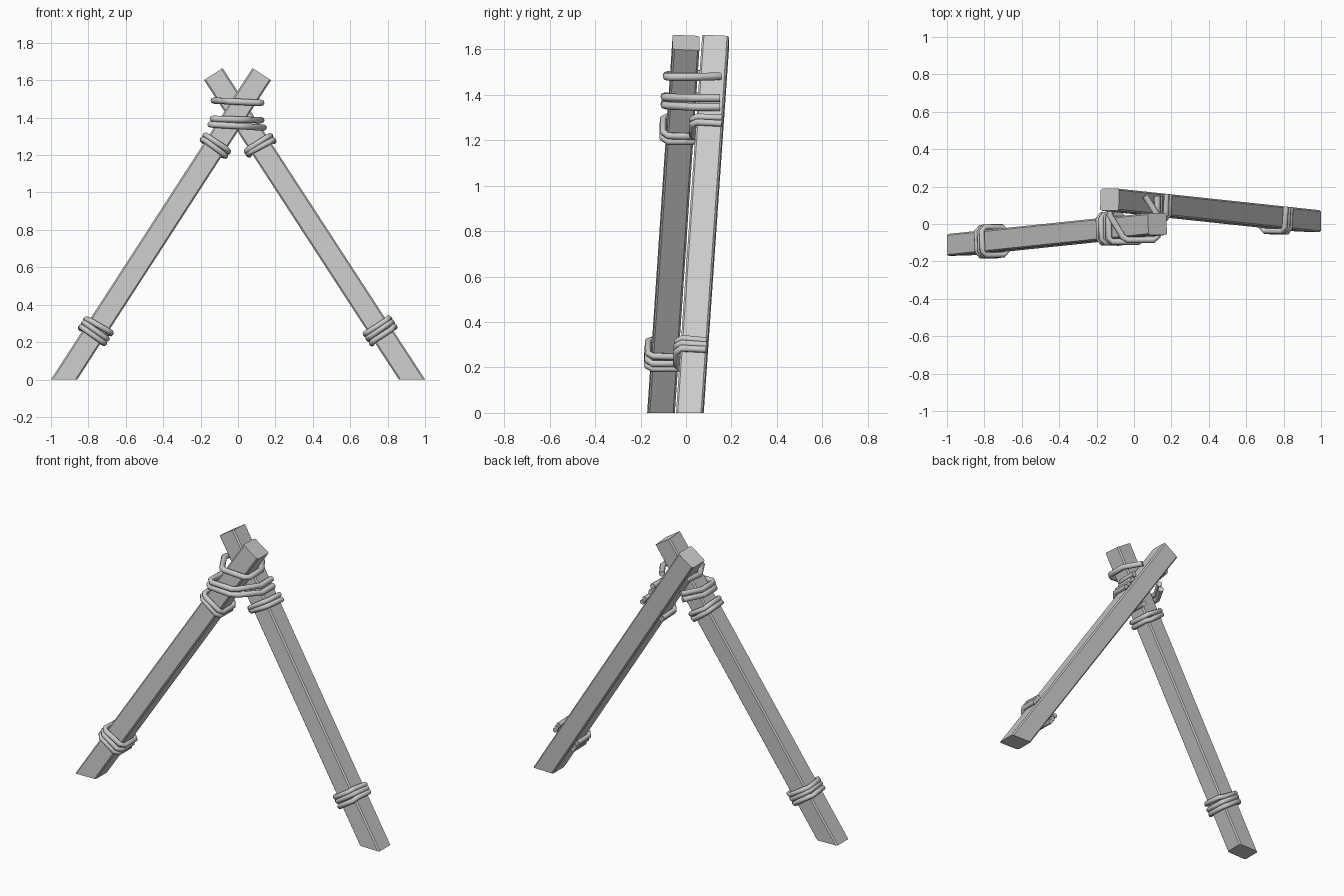
import bpy, bmesh, math, random
from mathutils import Vector

if "Cube" in bpy.data.objects:
    bpy.data.objects.remove(bpy.data.objects["Cube"])

random.seed(4)


def flat_material(name, value):
    m = bpy.data.materials.new(name)
    m.diffuse_color = (value, value, value, 1)
    m.use_nodes = True
    m.node_tree.nodes["Principled BSDF"].inputs["Base Color"].default_value = m.diffuse_color
    return m


WOOD = flat_material("grey_wood", 0.6)
ROPE = flat_material("grey_rope", 0.6)
HALF = 0.059   # half thickness of a beam


def finish(bm, name, mat):
    bmesh.ops.recalc_face_normals(bm, faces=bm.faces[:])
    me = bpy.data.meshes.new(name)
    bm.to_mesh(me)
    bm.free()
    me.materials.append(mat)
    ob = bpy.data.objects.new(name, me)
    bpy.context.collection.objects.link(ob)
    return ob


def frame(foot, top):
    """Beam axis, sideways (+x) and backward (+y) directions."""
    d = (top - foot).normalized()
    v = Vector((0, 1, 0)).cross(d).normalized()
    return d, v, d.cross(v)


def beam(name, foot, top):
    """Square beam with chamfered long edges, cut level at the ground."""
    d, v, n = frame(foot, top)
    c = HALF - 0.008
    section = [(HALF, -c), (HALF, c), (c, HALF), (-c, HALF),
               (-HALF, c), (-HALF, -c), (-c, -HALF), (c, -HALF)]
    bm = bmesh.new()
    low, high = [], []
    for a, b in section:
        off = v * a + n * b
        p = foot + off
        low.append(bm.verts.new(p - d * (p.z / d.z)))
        high.append(bm.verts.new(top + off))
    bm.faces.new(low)
    bm.faces.new(high)
    for i in range(8):
        j = (i + 1) % 8
        bm.faces.new((low[i], low[j], high[j], high[i]))
    finish(bm, name, WOOD)


def rope(name, points, closed, radius=0.015):
    """Eight-sided tube through the points."""
    sides, count = 8, len(points)
    bm = bmesh.new()
    mid = sum(points, Vector()) / count
    up = (points[0] - mid).cross(points[count // 3] - mid).normalized()
    rings = []
    for i, p in enumerate(points):
        a = points[i - 1] if closed or i else p
        b = points[(i + 1) % count] if closed or i < count - 1 else p
        t = (b - a).normalized()
        s = t.cross(up).normalized()
        w = s.cross(t)
        rings.append([bm.verts.new(p + radius * (s * math.cos(k * math.tau / sides)
                                                 + w * math.sin(k * math.tau / sides)))
                      for k in range(sides)])
    for i in range(count if closed else count - 1):
        r, q = rings[i], rings[(i + 1) % count]
        for k in range(sides):
            m = (k + 1) % sides
            bm.faces.new((r[k], r[m], q[m], q[k]))
    if not closed:
        bm.faces.new(rings[0])
        bm.faces.new(rings[-1])
    ob = finish(bm, name, ROPE)
    bpy.ops.object.select_all(action='DESELECT')
    ob.select_set(True)
    bpy.context.view_layer.objects.active = ob
    bpy.ops.object.shade_smooth_by_angle(angle=math.radians(50))


def wrap(name, foot, top, height, turns, closed, gap=0.028):
    """Rope turns round one beam; open ones stop at its back face."""
    d, v, n = frame(foot, top)
    centre = foot + d * (height / d.z)
    h, c = HALF + 0.016, HALF - 0.004
    path = [(-h, c), (-h, -c), (-c, -h), (c, -h), (h, -c), (h, c)]
    if closed:
        path += [(c, h), (-c, h)]
    for i in range(turns):
        shift = (i - (turns - 1) / 2) * gap
        tilt = random.uniform(-0.07, 0.07)
        pts = [centre + v * a + n * b
               + d * (shift + tilt * a + random.uniform(-0.004, 0.004)) for a, b in path]
        rope(f"{name}_{i + 1}", pts, closed)


# Two crossed beams
FRONT = Vector((-0.93, -0.11, 0)), Vector((0.125, 0.0, 1.63))
BACK = Vector((0.93, 0.017, 0)), Vector((-0.13, 0.13, 1.63))
beam("front_beam", *FRONT)
beam("back_beam", *BACK)

# Rope bindings on each beam
wrap("front_foot_rope", *FRONT, 0.26, 3, True)
wrap("back_foot_rope", *BACK, 0.26, 3, False)
wrap("front_collar_rope", *FRONT, 1.25, 2, True)
wrap("back_collar_rope", *BACK, 1.25, 2, False, 0.02)


# Lashings round the crossing, open at the back
def lashing(name, z, slope, outline):
    rope(name, [Vector((x, y, z - slope * x)) for x, y in outline], False, 0.017)


lashing("upper_lashing", 1.485, 0.05,
        [(-0.11, 0.16), (-0.13, 0.05), (-0.06, -0.07), (-0.035, -0.085),
         (0.105, -0.085), (0.125, -0.07), (0.125, 0.05), (0.06, 0.15)])
for i, (z, grow, slope) in enumerate([(1.39, 0.0, 0.03), (1.355, 0.012, 0.06)]):
    g = grow
    lashing(f"middle_lashing_{i + 1}", z, slope,
            [(-0.07 - g, 0.15), (-0.135 - g, 0.04), (-0.135 - g, -0.075), (-0.115 - g, -0.095),
             (0.025 - g, -0.095), (0.05, -0.075), (0.125 + g, 0.04), (0.125 + g, 0.15)])
